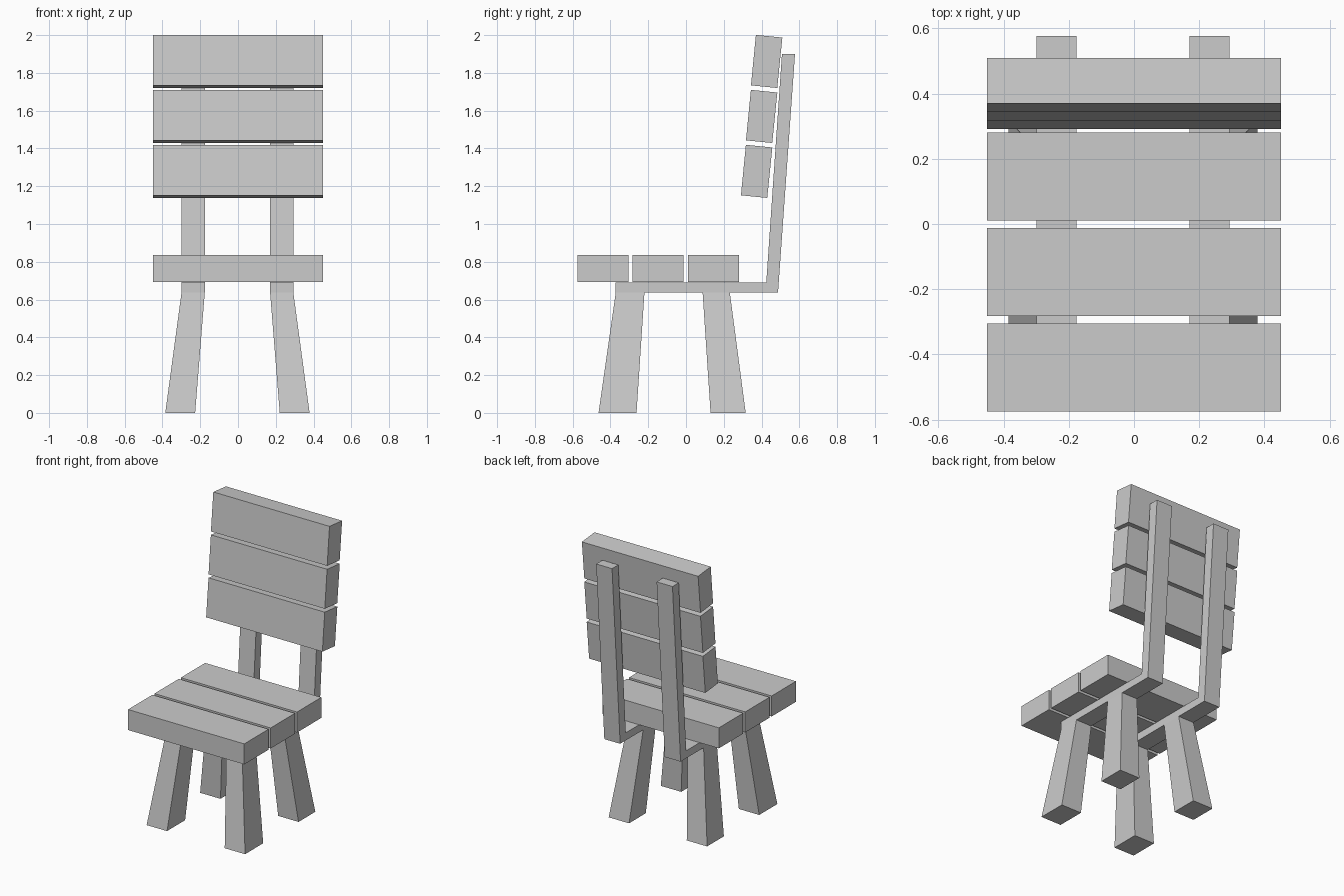
import bpy

if "Cube" in bpy.data.objects:
    bpy.data.objects.remove(bpy.data.objects["Cube"])

def loft(name, a, b):
    """Solid between two matching closed outlines."""
    n = len(a)
    faces = [tuple(range(n))[::-1], tuple(range(n, 2 * n))]
    faces += [(i, (i + 1) % n, n + (i + 1) % n, n + i) for i in range(n)]
    me = bpy.data.meshes.new(name)
    me.from_pydata(a + b, [], faces)
    bm = bmesh.new()
    bm.from_mesh(me)
    bmesh.ops.recalc_face_normals(bm, faces=bm.faces)
    bm.to_mesh(me)
    bm.free()
    ob = bpy.data.objects.new(name, me)
    bpy.context.collection.objects.link(ob)
    return ob

import bmesh

def extrude_x(name, profile, x0, x1):
    return loft(name, [(x0, y, z) for y, z in profile], [(x1, y, z) for y, z in profile])

def rect(x0, x1, y0, y1, z):
    return [(x0, y0, z), (x1, y0, z), (x1, y1, z), (x0, y1, z)]

W = 0.451

# Seat planks
for i in range(3):
    y = -0.575 + i * 0.2925
    extrude_x(f"seat_plank_{i + 1}", [(y, 0.692), (y + 0.27, 0.692), (y + 0.27, 0.836), (y, 0.836)], -W, W)

# Leaning backrest slats
slat = [(0.291, 1.152), (0.430, 1.138), (0.457, 1.405), (0.317, 1.419)]
for i in range(3):
    extrude_x(f"back_slat_{i + 1}", [(y + i * 0.0265, z + i * 0.291) for y, z in slat], -W, W)

# L-shaped frame rails with back posts, and splayed tapered legs
frame = [(-0.372, 0.637), (0.487, 0.637), (0.577, 1.90), (0.508, 1.90), (0.425, 0.69), (-0.372, 0.69)]
for side, s in (("left", -1), ("right", 1)):
    def X(v):
        return s * v - 0.003
    extrude_x(f"{side}_frame", frame, X(0.173), X(0.296))
    for name, top, foot in (("front_leg", (-0.372, -0.22), (-0.463, -0.262)),
                            ("back_leg", (0.088, 0.232), (0.13, 0.316))):
        loft(f"{side}_{name}", rect(X(0.224), X(0.382), *foot, 0),
             rect(X(0.173), X(0.296), *top, 0.637))
